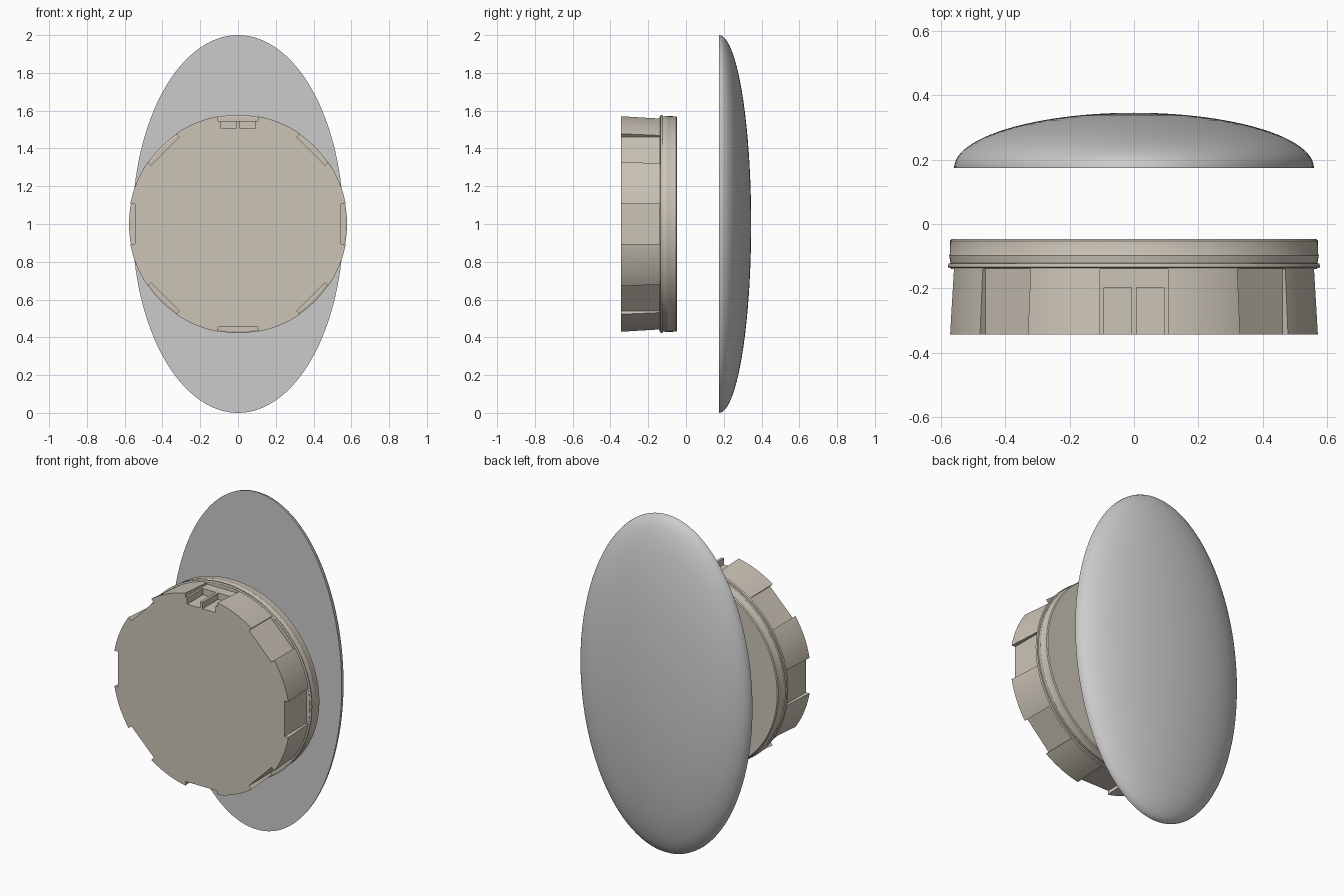
import bpy, bmesh
from math import sin, cos, pi, radians
from mathutils import Matrix, Vector

if "Cube" in bpy.data.objects:
    bpy.data.objects.remove(bpy.data.objects["Cube"])

CENTER = Vector((0, 0, 1))


def finish(bm, name):
    bmesh.ops.recalc_face_normals(bm, faces=bm.faces)
    mesh = bpy.data.meshes.new(name)
    bm.to_mesh(mesh)
    bm.free()
    obj = bpy.data.objects.new(name, mesh)
    bpy.context.collection.objects.link(obj)
    return obj


def lathe(name, profile, segments, scale_x=1.0):
    """Revolve (radius, y) points about the y axis through CENTER."""
    bm = bmesh.new()
    verts = [bm.verts.new((0, y, r)) for r, y in profile]
    edges = [bm.edges.new(pair) for pair in zip(verts, verts[1:])]
    bmesh.ops.spin(bm, geom=verts + edges, cent=(0, 0, 0), axis=(0, 1, 0),
                   angle=2 * pi, steps=segments)
    bmesh.ops.remove_doubles(bm, verts=bm.verts, dist=1e-5)
    for v in bm.verts:
        v.co = Vector((v.co.x * scale_x, v.co.y, v.co.z)) + CENTER
    return finish(bm, name)


def add_box(bm, x, y, z, turn=0.0):
    """Box given by (min, max) ranges, turned about the disc axis."""
    size = Vector((x[1] - x[0], y[1] - y[0], z[1] - z[0]))
    mid = Vector((sum(x) / 2, sum(y) / 2, sum(z) / 2))
    m = (Matrix.Translation(CENTER) @ Matrix.Rotation(turn, 4, 'Y')
         @ Matrix.Translation(mid) @ Matrix.Diagonal((*size, 1)))
    bmesh.ops.create_cube(bm, size=1, matrix=m)


def carve(obj, cutter):
    cutter.hide_render = True
    mod = obj.modifiers.new("carve", 'BOOLEAN')
    mod.operation = 'DIFFERENCE'
    mod.solver = 'EXACT'
    mod.object = cutter
    bpy.context.view_layer.objects.active = obj
    bpy.ops.object.modifier_apply(modifier=mod.name)
    bpy.data.objects.remove(cutter)


def smooth(obj):
    bpy.ops.object.select_all(action='DESELECT')
    obj.select_set(True)
    bpy.context.view_layer.objects.active = obj
    bpy.ops.object.shade_smooth_by_angle(angle=radians(30))


# Oval domed cover: half ellipsoid with a flat front
steps = 24
dome = [(0, 0.174)] + [(cos(i * pi / 2 / steps), 0.174 + 0.171 * sin(i * pi / 2 / steps))
                       for i in range(steps)] + [(0, 0.345)]
cover = lathe("domed_cover", dome, 128, scale_x=0.558)
smooth(cover)

# Round cap with tapered wall, small lip and groove
cap = lathe("notched_cap", [
    (0, -0.343), (0.580, -0.343), (0.568, -0.137), (0.577, -0.134),
    (0.575, -0.123), (0.569, -0.121), (0.573, -0.097), (0.571, -0.093),
    (0.570, -0.052), (0.565, -0.047), (0, -0.047)], 128)

# Eight grip notches around the rim
bm = bmesh.new()
for i in range(8):
    add_box(bm, (-0.105, 0.105), (-0.45, -0.139), (0.546, 0.70), i * pi / 4)
carve(cap, finish(bm, "notch_cutter"))

# Two deeper pockets in the top notch
bm = bmesh.new()
for x in ((-0.093, -0.008), (0.008, 0.093)):
    add_box(bm, x, (-0.45, -0.197), (0.508, 0.60))
carve(cap, finish(bm, "pocket_cutter"))
smooth(cap)

# Warm beige cap colour
beige = bpy.data.materials.new("beige")
beige.diffuse_color = (0.60, 0.55, 0.47, 1)
beige.use_nodes = True
beige.node_tree.nodes["Principled BSDF"].inputs["Base Color"].default_value = beige.diffuse_color
cap.data.materials.clear()
cap.data.materials.append(beige)
